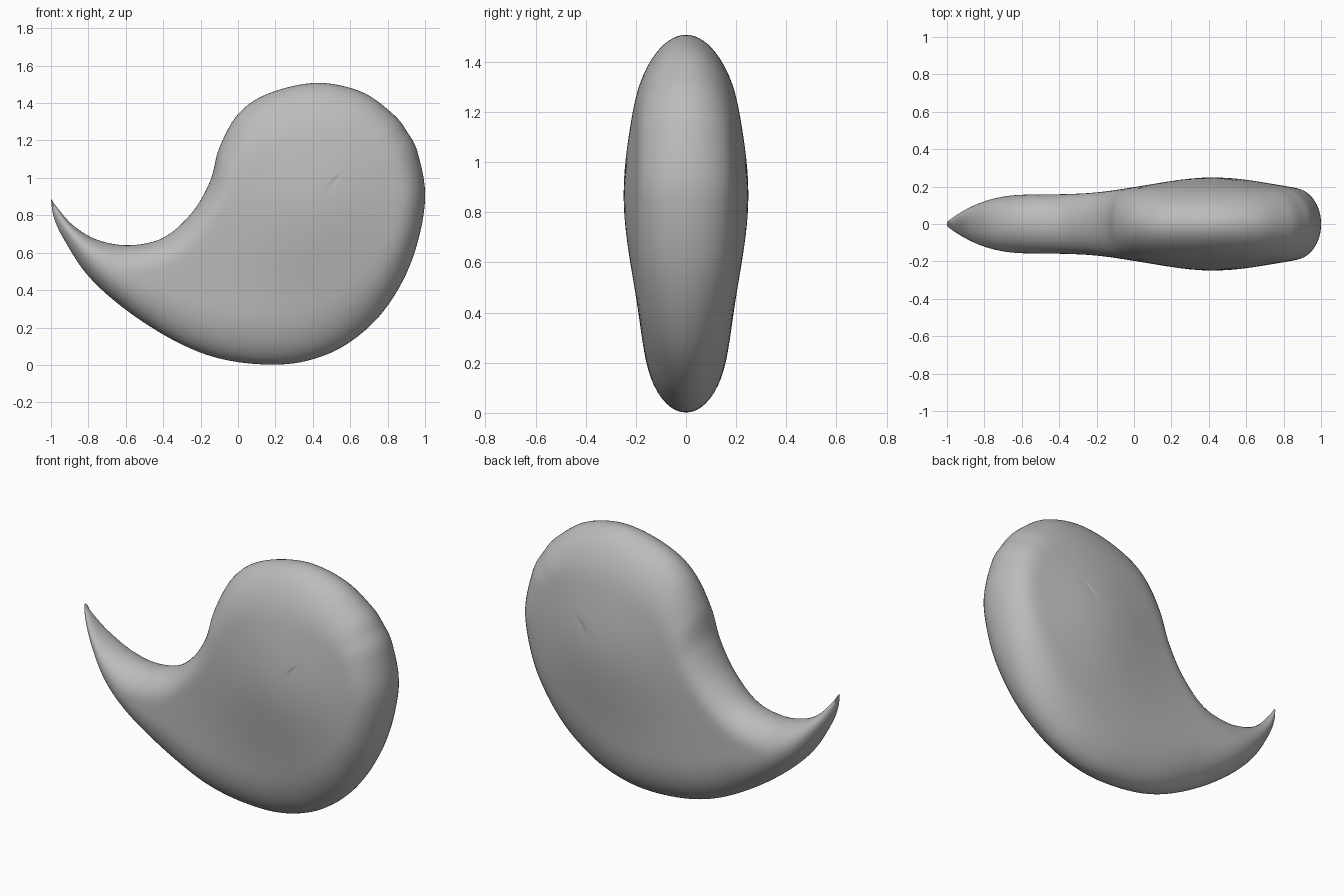
import bpy, bmesh, math
from mathutils import Vector

if "Cube" in bpy.data.objects:
    bpy.data.objects.remove(bpy.data.objects["Cube"])

# Ladder of front-view points from the tail tip to the rounded head (x, z)
INNER = [(-1.0, .89), (-.97, .845), (-.88, .745), (-.75, .668), (-.58, .64), (-.4, .68),
         (-.25, .81), (-.15, .98), (-.1, 1.16), (0, 1.34), (.16, 1.45), (.42, 1.508),
         (.66, 1.46), (.83, 1.34), (.905, 1.245)]
OUTER = [(-1.0, .89), (-.985, .79), (-.93, .67), (-.8, .475), (-.6, .295), (-.35, .135),
         (-.12, .04), (.13, .003), (.36, .02), (.58, .11), (.78, .29), (.93, .56),
         (1.0, .88), (.962, 1.13), (.905, 1.245)]
# Middle line of the body: halfway in the tail, gathering at the head centre
SPINE = [(-.99, .865)] + [((a[0] + b[0]) / 2, (a[1] + b[1]) / 2)
                          for a, b in zip(INNER[1:7], OUTER[1:7])]
SPINE += [(.04, .52), (.19, .63), (.30, .74), (.37, .82), (.42, .88), (.46, .93),
          (.49, .97), (.51, .99)]
# Rim rounding radius along each edge
R_IN = [.15] * 8 + [.18, .22, .26, .28, .24, .18, .16]
R_OUT = [.28] * 9 + [.26, .2, .14, .12, .14, .16]
STEPS, RINGS = 8, 22


def smooth(points, after=None):
    """Catmull-Rom curve through the points."""
    p = [Vector(q) for q in points]
    p = [p[0]] + p + [Vector(after) if after else p[-1]]
    out = []
    for i in range(1, len(p) - 2):
        a, b, c, d = p[i - 1:i + 3]
        for j in range(STEPS):
            t = j / STEPS
            out.append(.5 * (2 * b + (c - a) * t + (2 * a - 5 * b + 4 * c - d) * t * t
                             + (3 * b - a - 3 * c + d) * t ** 3))
    return out + [p[-2]]


def half_thickness(x, z):
    """Even rim thickness, thin at the tail tip, with a soft dome on the head."""
    t = min(1, max(0, (x + 1.015) / .45))
    r2 = (x - .42) ** 2 + (z - .87) ** 2
    return .157 * (1 - (1 - t) ** 2.3) + .093 * math.exp(-r2 / .46 ** 2)


def add_side(bm, edge, radii, spine, side):
    """Curved sheet from the spine out to one edge, on the front or the back."""
    rows = []
    for i, (e, s) in enumerate(zip(edge, spine)):
        k = min(i // STEPS, len(radii) - 2)
        f = i / STEPS - k
        length = (e - s).length
        radius = max(1e-4, min(radii[k] * (1 - f) + radii[k + 1] * f, length))
        row = []
        for j in range(RINGS + 1):
            w = math.sin(j / RINGS * math.pi / 2)      # denser towards the rim
            p = s.lerp(e, w)
            u = min(1, (1 - w) * length / radius)
            y = half_thickness(p.x, p.y) * math.sqrt(max(0, 1 - (1 - u) ** 2))
            row.append(bm.verts.new((p.x, side * y, p.y)))
        rows.append(row)
    for a, b in zip(rows, rows[1:]):
        for j in range(RINGS):
            bm.faces.new((a[j], a[j + 1], b[j + 1], b[j]))


# Comma-shaped body
bm = bmesh.new()
spine = smooth(SPINE)
for side in (-1, 1):
    add_side(bm, smooth(INNER, OUTER[-2]), R_IN, spine, side)
    add_side(bm, smooth(OUTER, INNER[-2]), R_OUT, spine, side)
bmesh.ops.remove_doubles(bm, verts=bm.verts, dist=.0005)
# Relax the surface gently so the middle line does not show
inside = [v for v in bm.verts if abs(v.co.y) > .06]
for _ in range(6):
    bmesh.ops.smooth_vert(bm, verts=inside, factor=.5, use_axis_x=False,
                          use_axis_y=True, use_axis_z=False)
bmesh.ops.recalc_face_normals(bm, faces=bm.faces)
for f in bm.faces:
    f.smooth = True
mesh = bpy.data.meshes.new("comma_body")
bm.to_mesh(mesh)
bm.free()
body = bpy.data.objects.new("comma_body", mesh)
bpy.context.collection.objects.link(body)

# Plain grey
grey = bpy.data.materials.new("light_grey")
grey.diffuse_color = (.5, .5, .5, 1)
grey.use_nodes = True
grey.node_tree.nodes["Principled BSDF"].inputs["Base Color"].default_value = grey.diffuse_color
mesh.materials.append(grey)
